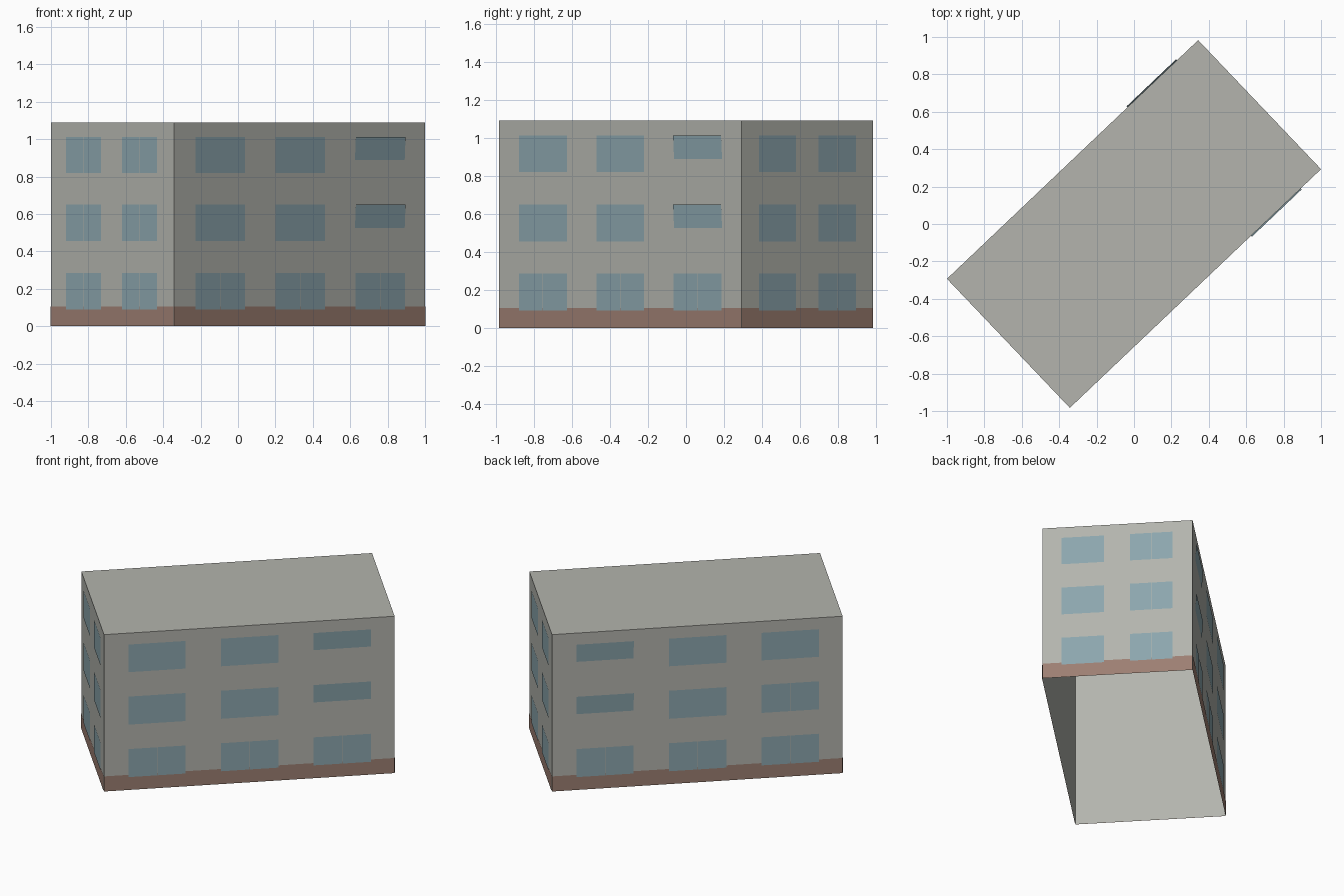
import bpy
from mathutils import Vector

cube = bpy.data.objects.get("Cube")
if cube:
    bpy.data.objects.remove(cube, do_unlink=True)

HEIGHT, PLINTH = 1.09, 0.105
UP = Vector((0, 0, 1))
west, south = Vector((-1, -0.293, 0)), Vector((-0.343, -0.983, 0))
CORNERS = [west, south, -west, -south]


def material(name, rgb):
    linear = [((c / 255 + 0.055) / 1.055) ** 2.4 for c in rgb]
    mat = bpy.data.materials.new(name)
    mat.use_nodes = True
    mat.diffuse_color = (*linear, 1)
    bsdf = mat.node_tree.nodes["Principled BSDF"]
    bsdf.inputs["Base Color"].default_value = (*linear, 1)
    bsdf.inputs["Roughness"].default_value = 0.9
    return mat


def build(name, quads, mat):
    verts = [v for quad in quads for v in quad]
    faces = [range(i, i + 4) for i in range(0, len(verts), 4)]
    mesh = bpy.data.meshes.new(name)
    mesh.from_pydata(verts, [], [tuple(f) for f in faces])
    mesh.materials.append(mat)
    obj = bpy.data.objects.new(name, mesh)
    bpy.context.collection.objects.link(obj)


def wall_quad(side, t0, t1, z0, z1, low=0.0, high=0.0):
    """Rectangle on one wall; low and high push its edges outward."""
    a, b = CORNERS[side], CORNERS[(side + 1) % 4]
    out = (b - a).cross(UP).normalized()
    spots = [(t0, z0, low), (t1, z0, low), (t1, z1, high), (t0, z1, high)]
    return [a.lerp(b, t) + UP * z + out * push for t, z, push in spots]


stone = material("grey plaster", (179, 180, 173))
brown = material("brown plinth", (157, 127, 114))
blue = material("blue glass", (140, 166, 174))

# Open-bottomed shell with a flat roof
build("walls", [wall_quad(s, 0, 1, 0, HEIGHT) for s in range(4)], stone)
build("roof", [[c + UP * HEIGHT for c in CORNERS]], stone)

# Thin base band
build("plinth", [wall_quad(s, 0, 1, 0, PLINTH, 0.002, 0.002) for s in range(4)], brown)

# Windows: P = pair of panes, S = single pane, T = tilted pane; rows from the ground up
SHORT = [(0.127, 0.41), (0.584, 0.867)]
LONG = [(0.084, 0.281), (0.403, 0.6), (0.721, 0.919)]
ROWS = [(0.09, 0.285), (0.455, 0.65), (0.82, 1.012)]
WALLS = [
    ("front_right", SHORT, ["PP", "PP", "PP"]),
    ("front_left", LONG, ["PPP", "SST", "SST"]),
    ("back_left", SHORT, ["SP", "SP", "SP"]),
    ("back_right", LONG, ["PPP", "TSP", "TSS"]),
]
for side, (label, columns, layout) in enumerate(WALLS):
    length = (CORNERS[(side + 1) % 4] - CORNERS[side]).length
    gap = 0.002 / length
    panes = []
    for (z0, z1), kinds in zip(ROWS, layout):
        for (t0, t1), kind in zip(columns, kinds):
            mid = (t0 + t1) / 2
            if kind == "P":
                panes.append(wall_quad(side, t0, mid - gap, z0, z1, 0.004, 0.004))
                panes.append(wall_quad(side, mid + gap, t1, z0, z1, 0.004, 0.004))
            elif kind == "S":
                panes.append(wall_quad(side, t0, t1, z0, z1, 0.004, 0.004))
            else:
                panes.append(wall_quad(side, t0, t1, z0, z1, -0.004, 0.007))
    build(label + "_windows", panes, blue)
